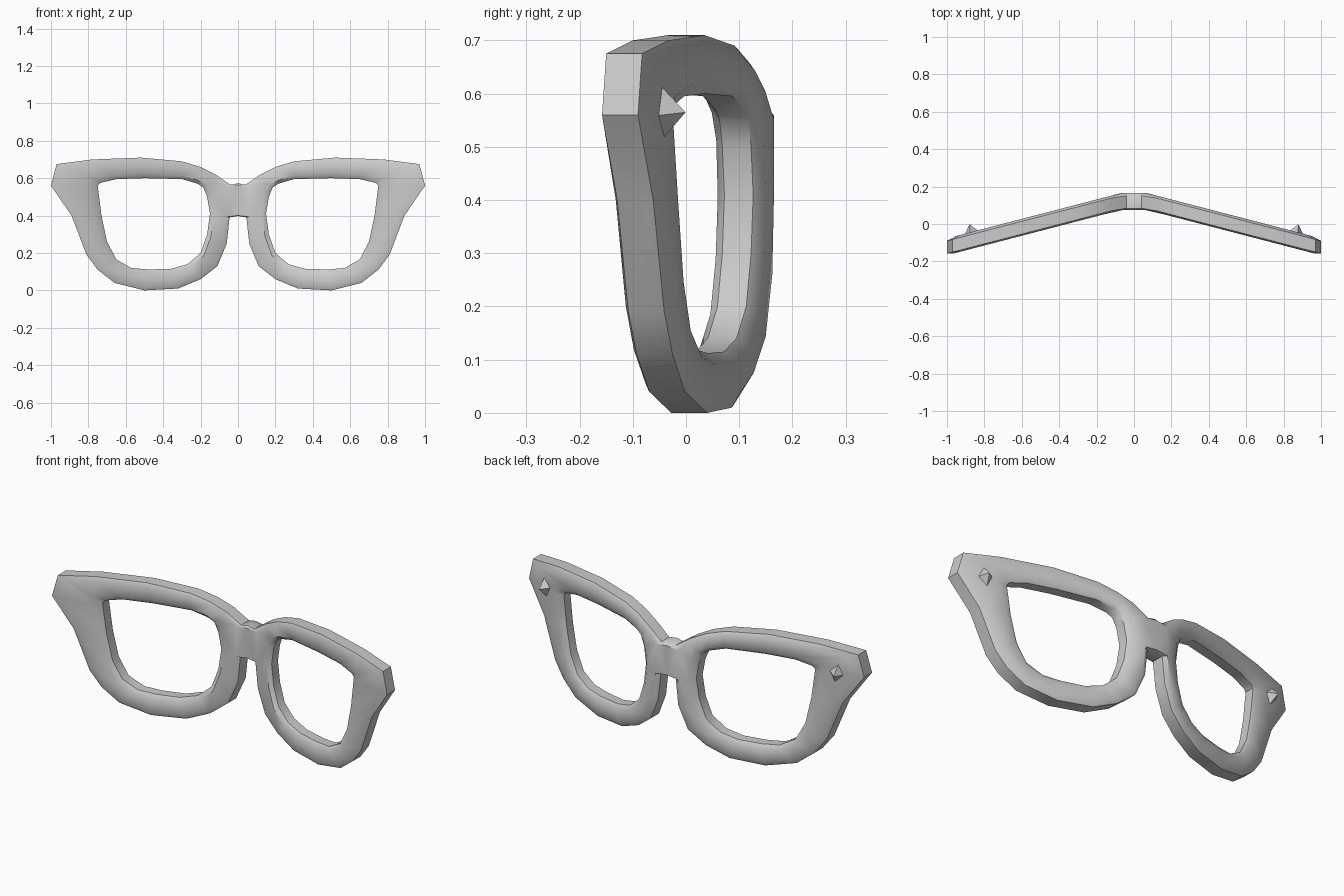
import bpy, bmesh, math
from mathutils import Matrix, Vector

cube = bpy.data.objects.get("Cube")
if cube:
    bpy.data.objects.remove(cube, do_unlink=True)

gray = bpy.data.materials.new("plain gray")
gray.use_nodes = True
gray.diffuse_color = (0.6, 0.6, 0.6, 1)
gray.node_tree.nodes["Principled BSDF"].inputs["Base Color"].default_value = (0.6, 0.6, 0.6, 1)

HALF = 0.045  # half the frame thickness


def sweep_y(x):
    """Depth of the frame's middle: flat at the bridge, then swept to the front."""
    return 0.12 - 0.26 * max(0, x - 0.07)


def mirrored_object(name, bm):
    bmesh.ops.recalc_face_normals(bm, faces=bm.faces)
    mesh = bpy.data.meshes.new(name)
    bm.to_mesh(mesh)
    bm.free()
    mesh.materials.append(gray)
    ob = bpy.data.objects.new(name, mesh)
    bpy.context.collection.objects.link(ob)
    mod = ob.modifiers.new("mirror", 'MIRROR')
    mod.merge_threshold = 0.001
    return ob


# Rim outline: outer (x, z) paired with inner (x, z), from the bridge over the top
rim = [
    (.04, .565, .165, .50), (.12, .62, .185, .55), (.20, .66, .215, .57),
    (.30, .69, .30, .595), (.52, .71, .50, .60), (.78, .70, .65, .595),
    (.97, .675, .735, .575), (1.0, .56, .75, .56), (.89, .40, .73, .40),
    (.81, .19, .70, .26), (.75, .11, .65, .165), (.66, .04, .57, .12),
    (.50, 0, .48, .112), (.32, .01, .36, .115), (.20, .06, .27, .14),
    (.11, .13, .20, .20), (.06, .25, .165, .30), (.045, .39, .15, .41),
]
# Cross-section: share of the width from outer to inner, share of the half depth
section = [(0, -.8), (.15, -1), (.8, -1), (1, -.6), (1, .6), (.8, 1), (.2, 1), (0, .7)]

bm = bmesh.new()
rings = []
for ox, oz, ix, iz in rim:
    ring = []
    for u, d in section:
        x, z = ox + (ix - ox) * u, oz + (iz - oz) * u
        ring.append(bm.verts.new((x, sweep_y(x) + d * HALF, z)))
    rings.append(ring)

n, m = len(rings), len(section)
bridge_faces = []
for i in range(n):
    a, b = rings[i], rings[(i + 1) % n]
    for j in range(m):
        k = (j + 1) % m
        face = bm.faces.new((a[j], a[k], b[k], b[j]))
        if i == n - 1 and j in (0, m - 2, m - 1):
            bridge_faces.append(face)

# Bridge: pull the inner side of the rim to the centre line and leave it open
out = bmesh.ops.extrude_face_region(bm, geom=bridge_faces)["geom"]
for v in out:
    if isinstance(v, bmesh.types.BMVert):
        v.co.x = 0
        v.co.z += 0.008
caps = [f for f in out if isinstance(f, bmesh.types.BMFace)]
bmesh.ops.delete(bm, geom=caps, context='FACES')
old = [f for f in bridge_faces if f.is_valid]
if old:
    bmesh.ops.delete(bm, geom=old, context='FACES')

frame = mirrored_object("glasses_frame", bm)
bpy.ops.object.select_all(action='DESELECT')
frame.select_set(True)
bpy.context.view_layer.objects.active = frame
bpy.ops.object.shade_smooth_by_angle(angle=math.radians(42))

# Hinge studs: small four-sided points on the back of the outer corners
bm = bmesh.new()
bmesh.ops.create_cone(bm, cap_ends=True, segments=4, radius1=0.06, radius2=0, depth=0.06)
bmesh.ops.remove_doubles(bm, verts=bm.verts, dist=0.0001)
place = (Matrix.Translation(Vector((0.872, -0.03, 0.565)))
         @ Matrix.Rotation(math.radians(-14), 4, 'Z')
         @ Matrix.Rotation(math.radians(10), 4, 'Y')
         @ Matrix.Rotation(math.radians(-90), 4, 'X')
         @ Matrix.Diagonal((0.8, 1.1, 1, 1)))
bmesh.ops.transform(bm, matrix=place, verts=bm.verts)
mirrored_object("hinge_studs", bm)
